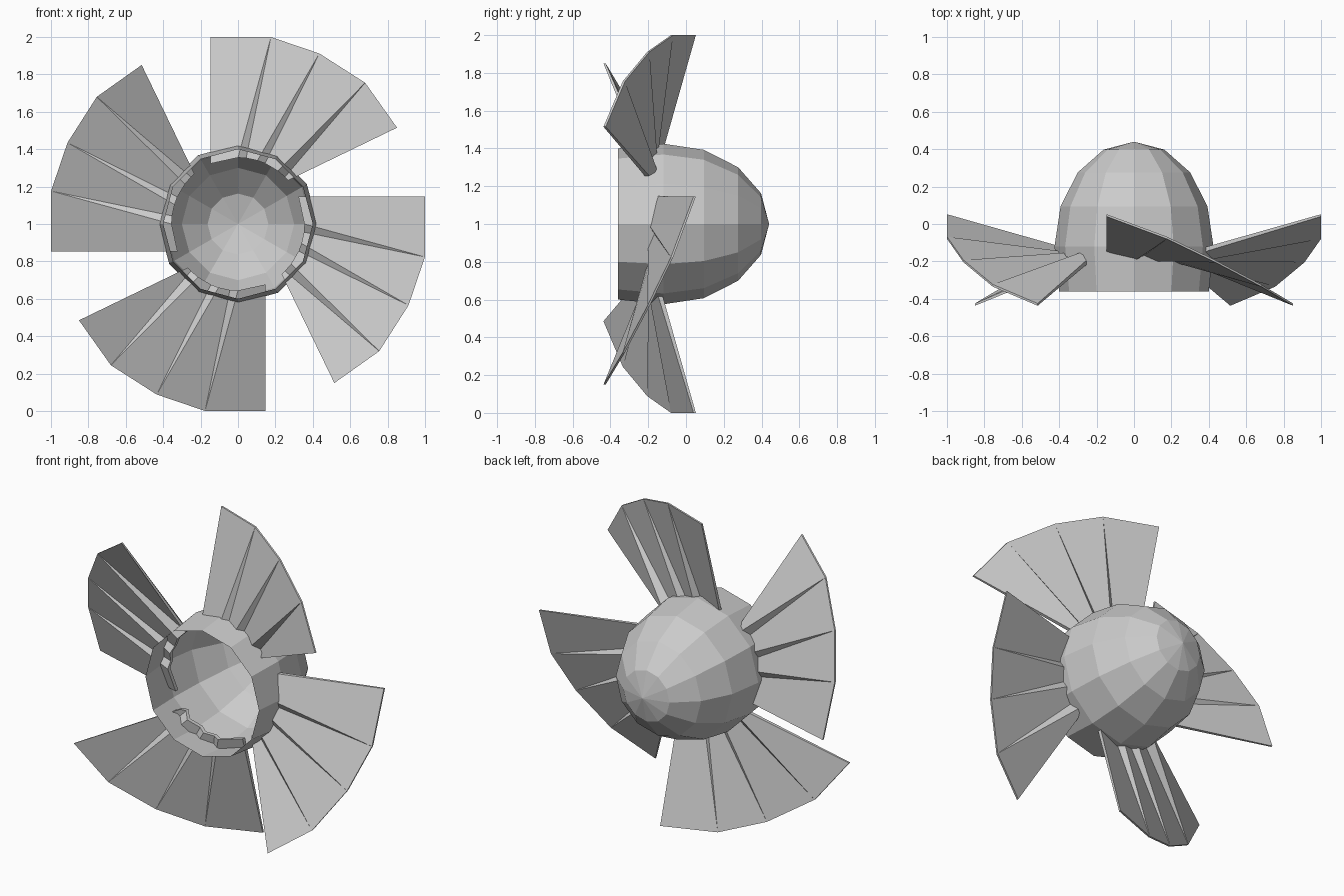
import bpy, bmesh
from math import sin, cos, pi, radians

cube = bpy.data.objects.get("Cube")
if cube:
    bpy.data.objects.remove(cube)

CENTRE_Z = 1.0

grey = bpy.data.materials.new("plain grey")
grey.use_nodes = True
colour = (0.6, 0.6, 0.6, 1)
grey.diffuse_color = colour
grey.node_tree.nodes["Principled BSDF"].inputs["Base Color"].default_value = colour


def make_mesh(name, bm):
    bmesh.ops.recalc_face_normals(bm, faces=bm.faces)
    mesh = bpy.data.meshes.new(name)
    bm.to_mesh(mesh)
    bm.free()
    mesh.materials.append(grey)
    return mesh


def add_object(name, mesh):
    obj = bpy.data.objects.new(name, mesh)
    obj.location.z = CENTRE_Z
    bpy.context.collection.objects.link(obj)
    return obj


# Hub: open, hollow, twelve-sided dome, closed at the back
SIDES = 12
bm = bmesh.new()
profile = [(-0.36, 0.4)]
for step in range(4):
    a = radians(22.5 * step)
    profile.append((-0.12 + 0.56 * sin(a), 0.425 * cos(a)))
rings = []
for y, r in profile:
    rings.append([bm.verts.new((r * sin(2 * pi * i / SIDES), y,
                                r * cos(2 * pi * i / SIDES)))
                  for i in range(SIDES)])
pole = bm.verts.new((0, 0.44, 0))
for i in range(SIDES):
    j = (i + 1) % SIDES
    for near, far in zip(rings, rings[1:]):
        bm.faces.new((near[i], near[j], far[j], far[i]))
    bm.faces.new((rings[-1][i], rings[-1][j], pole))
add_object("hub", make_mesh("hub", bm))

# Blade: four pitched panels joined by narrow pleats that vanish at the tip
# tip: angle, radius, y     root: angle, y
tip = [(-8.3, 1.01, 0.04), (10, 1.015, -0.08), (25.5, 1.01, -0.205),
       (42, 1.016, -0.335), (58.8, 0.994, -0.437)]
root = [(-24.5, -0.165), (0, -0.2), (7, -0.175), (17, -0.2),
        (24, -0.175), (37, -0.205), (45, -0.165), (49, -0.2)]
ROOT_RADIUS = 0.355


def polar(bm, angle, radius, y):
    a = radians(angle)
    return bm.verts.new((radius * sin(a), y, radius * cos(a)))


bm = bmesh.new()
layers = []
for root_shift, tip_shift in ((0, 0), (0.025, 0.012)):
    outer = [polar(bm, a, r, y + tip_shift) for a, r, y in tip]
    inner = [polar(bm, a, ROOT_RADIUS, y + root_shift) for a, y in root]
    for p in range(4):
        bm.faces.new((inner[2 * p], outer[p], outer[p + 1], inner[2 * p + 1]))
        if p:
            bm.faces.new((inner[2 * p - 1], outer[p], inner[2 * p]))
    layers.append(outer + inner[::-1])
front, back = layers
for i in range(len(front)):
    j = (i + 1) % len(front)
    bm.faces.new((front[i], front[j], back[j], back[i]))
blade = make_mesh("blade", bm)

# The same blade at each quarter turn around the hub
for k, place in enumerate(("top", "left", "bottom", "right")):
    add_object(place + "_blade", blade).rotation_euler.y = k * pi / 2
